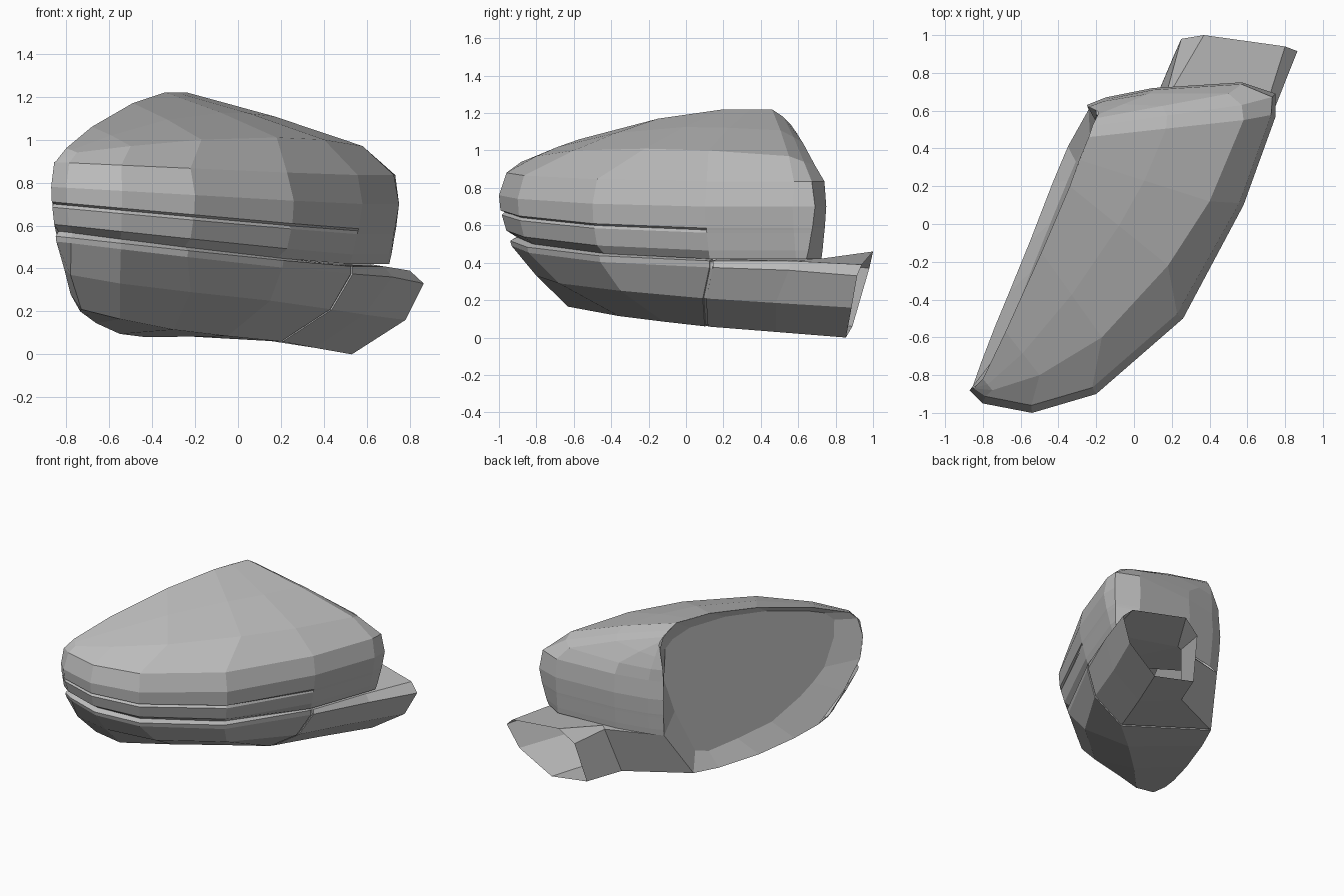
import bpy
import bmesh
from mathutils import Vector

cube = bpy.data.objects.get("Cube")
if cube:
    bpy.data.objects.remove(cube)


def make_material(name, value):
    mat = bpy.data.materials.new(name)
    mat.use_nodes = True
    colour = (value, value, value, 1)
    mat.diffuse_color = colour
    mat.node_tree.nodes["Principled BSDF"].inputs["Base Color"].default_value = colour
    return mat


grey = make_material("plain grey", 0.5)


def finish(name, bm, recalc=True):
    bmesh.ops.remove_doubles(bm, verts=bm.verts, dist=0.001)
    if recalc:
        bmesh.ops.recalc_face_normals(bm, faces=bm.faces)
    mesh = bpy.data.meshes.new(name)
    bm.to_mesh(mesh)
    bm.free()
    mesh.materials.append(grey)
    obj = bpy.data.objects.new(name, mesh)
    bpy.context.collection.objects.link(obj)
    return obj


def skin(name, rows, closed=False):
    """Join neighbouring rows of points with quads."""
    bm = bmesh.new()
    grid = [[bm.verts.new(p) for p in row] for row in rows]
    for upper, lower in zip(grid, grid[1:]):
        count = len(upper)
        for i in range(count if closed else count - 1):
            j = (i + 1) % count
            bm.faces.new((upper[i], lower[i], lower[j], upper[j]))
    return finish(name, bm)


def points(*coords):
    return [Vector(c) for c in coords]


# Plan of the housing at its widest, from the tip round the front to the back
plan = [Vector((x, y, 0)) for x, y in (
    (-.87, -.88), (-.8, -.95), (-.54, -1), (-.2, -.9), (.26, -.5), (.58, .1),
    (.75, .57), (.75, .69), (.57, .75), (.1, .72), (-.15, .67), (-.25, .63))]
front = 6


def ring(inset, z_tip, z_back, inset_side):
    """Plan moved inwards, sloping down along the front from the tip."""
    result = []
    last = len(plan) - 1
    for i, p in enumerate(plan):
        along = plan[min(i + 1, last)] - plan[max(i - 1, 0)]
        inward = Vector((-along.y, along.x, 0)).normalized()
        if i == 0:
            depth = inset * .5
        elif i < front - 1:
            depth = inset
        else:
            depth = inset_side if i < front + 2 else inset_side * .4
        q = p + inward * depth
        slope = min(1, (p.x - plan[0].x) / 1.4) if i < front else 1
        q.z = z_tip + (z_back - z_tip) * slope
        result.append(q)
    return result


# Upper housing, undercut along the front only
ridge = points(
    (-.84, -.86, .91), (-.8, -.82, .96), (-.68, -.57, 1.06), (-.49, -.15, 1.17),
    (-.34, .2, 1.22), (-.29, .34, 1.22), (-.24, .46, 1.22), (-.22, .52, 1.18),
    (-.2, .56, 1.14), (-.19, .58, 1.11), (-.19, .595, 1.09), (-.2, .6, 1.06))
shoulder = points(
    (-.845, -.87, .9), (-.75, -.88, .94), (-.5, -.8, .97), (-.17, -.6, 1),
    (.18, -.22, 1.01), (.4, .12, 1), (.58, .55, .97), (.57, .63, .94),
    (.5, .69, .92), (.08, .69, .92), (-.16, .65, .92), (-.24, .62, .92))
crown = []
for a, b in zip(ridge, shoulder):
    mid = a.lerp(b, .5)
    mid.z += .015 * (a - b).length
    crown.append(mid)

wide = ring(0, .78, .7, 0)
edge = ring(.04, .605, .465, .05)
under = ring(.1, .57, .42, .065)
skin("upper_housing", [
    ridge, crown, shoulder,
    ring(.04, .895, .835, .025), wide,
    ring(.008, .71, .585, .02), ring(.03, .7, .575, .023), ring(.015, .685, .56, .027),
    edge, under])

# Lower housing carrying on into the hollow mounting arm
top_inner = ring(.1, .575, .42, .1)[:front] + points((.2, .71, .42), (.37, 1, .46))
top_outer = ring(.06, .55, .41, .06)[:front] + points((.68, .56, .41), (.8, .94, .39))
side = ring(.068, .525, .375, .06)[:front] + points((.72, .55, .36), (.865, .915, .33))
belly = points(
    (-.81, -.735, .4), (-.78, -.81, .37), (-.55, -.8, .33), (-.22, -.68, .29),
    (.15, -.35, .25), (.43, .09, .21), (.59, .48, .185), (.78, .885, .16))
keel = points(
    (-.78, -.66, .28), (-.73, -.66, .21), (-.55, -.63, .165), (-.3, -.36, .115),
    (-.05, -.12, .085), (.2, .1, .06), (.36, .48, .03), (.53, .855, 0))
rim = points(
    (-.78, -.66, .28), (-.735, -.54, .2), (-.66, -.36, .145), (-.55, -.09, .095),
    (-.43, .22, .08), (-.35, .41, .09), (.1, .63, .07), (.21, .89, .06))
lower_rows = [top_inner, top_outer, side, belly, keel, rim]

# Narrow pivot groove across the lower housing
centre = sum((row[front - 1] for row in lower_rows), Vector()) / len(lower_rows)
grooved = []
for row in lower_rows:
    a, b = row[front - 1], row[front]
    sunk = [a.lerp(b, f).lerp(centre, .04) for f in (.005, .04)]
    grooved.append(row[:front] + sunk + [a.lerp(b, .045)] + row[front:])
skin("lower_housing_and_arm", grooved)

# Wall on the glass side of the arm
wall_top = [under[-1]] + points((.18, .72, .4), (.25, .98, .37))
skin("arm_back_wall", [rim[front - 1:], wall_top, top_inner[front - 1:]])

# Bezel sloping from the housing rim in to the recessed glass
frame = [ridge[8], ridge[6], ridge[4], ridge[3], ridge[2], ridge[1], ridge[0],
         wide[0], edge[0], belly[0], *rim[1:front],
         wall_top[0], wide[-1], ridge[-1]]
glass = [Vector((-.87 + .414 * (y + .88) + .05 + .05 * z, y, z)) for y, z in (
    (.46, 1.09), (.33, 1.14), (.06, 1.15), (-.25, 1.11), (-.55, 1.03), (-.68, .98),
    (-.75, .91), (-.74, .78), (-.66, .58), (-.57, .49), (-.47, .41), (-.25, .28),
    (.01, .225), (.23, .19), (.33, .22), (.47, .55), (.56, .88), (.52, 1.03))]
skin("bezel", [frame, glass], closed=True)

# Mirror glass
bm = bmesh.new()
face = bm.faces.new([bm.verts.new(p) for p in glass])
face.normal_update()
if face.normal.x > 0:
    face.normal_flip()
finish("mirror_glass", bm, recalc=False)
